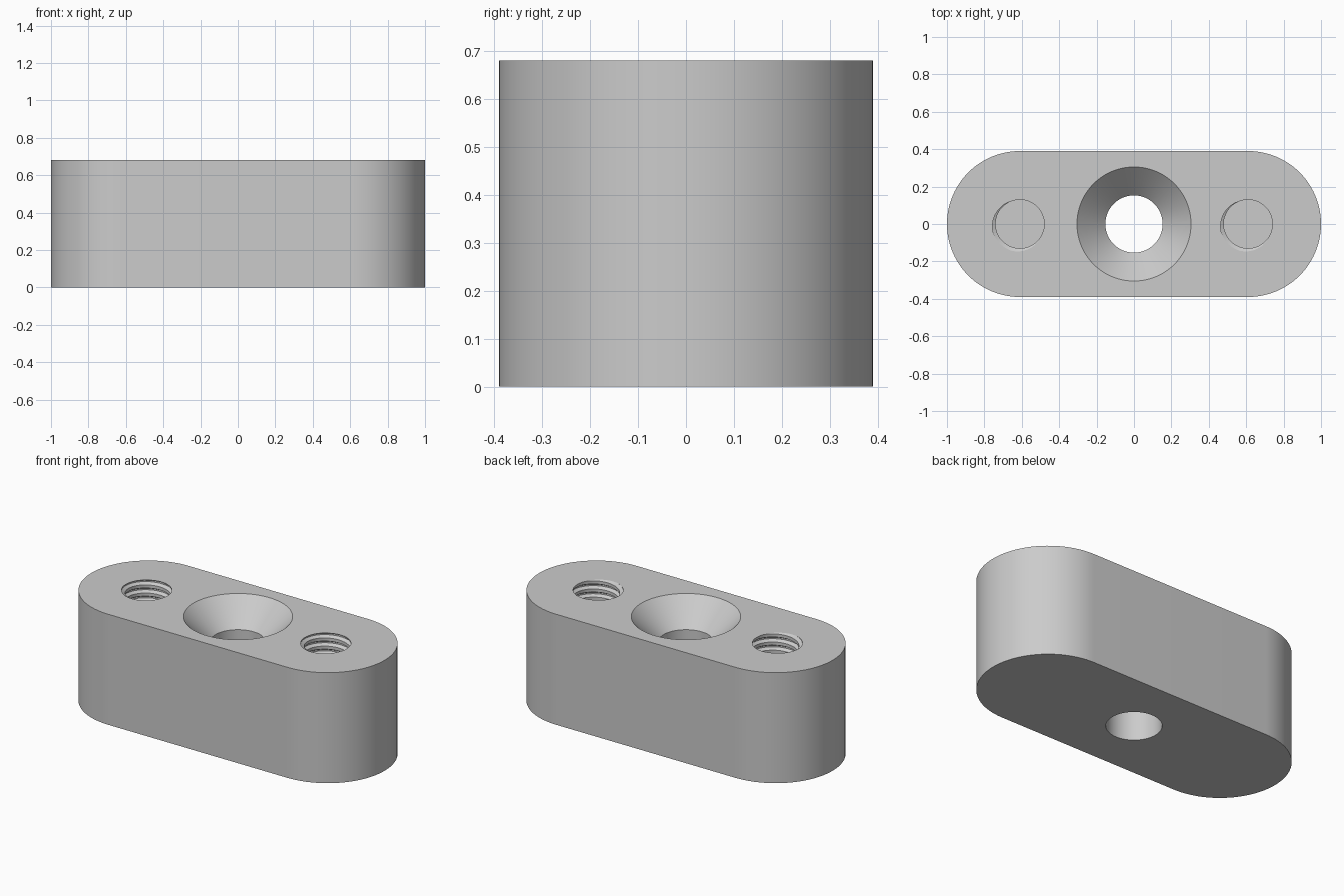
import bpy, bmesh
from math import cos, sin, pi, radians, tan

if "Cube" in bpy.data.objects:
    bpy.data.objects.remove(bpy.data.objects["Cube"], do_unlink=True)

HEIGHT, HALF_WIDTH, END_X = 0.68, 0.39, 0.61
BORE_R, SINK_R = 0.153, 0.305
MINOR_R, MAJOR_R, PITCH, FLOOR = 0.13, 0.15, 0.05, 0.18

grey = bpy.data.materials.new("satin grey")
grey.use_nodes = True
grey.diffuse_color = (0.6, 0.6, 0.6, 1)
grey.node_tree.nodes["Principled BSDF"].inputs["Base Color"].default_value = (0.6, 0.6, 0.6, 1)


def skin(name, rings):
    """Closed solid through a series of equal point rings, capped at both ends."""
    bm = bmesh.new()
    loops = [[bm.verts.new(p) for p in ring] for ring in rings]
    n = len(loops[0])
    for a, b in zip(loops, loops[1:]):
        for i in range(n):
            j = (i + 1) % n
            bm.faces.new((a[i], a[j], b[j], b[i]))
    bm.faces.new(loops[0])
    bm.faces.new(loops[-1])
    bmesh.ops.recalc_face_normals(bm, faces=bm.faces)
    mesh = bpy.data.meshes.new(name)
    bm.to_mesh(mesh)
    bm.free()
    mesh.materials.append(grey)
    obj = bpy.data.objects.new(name, mesh)
    bpy.context.collection.objects.link(obj)
    return obj


def circle(x, r, z, n):
    return [(x + r * cos(2 * pi * i / n), r * sin(2 * pi * i / n), z) for i in range(n)]


def cut(target, cutter):
    """Subtract the cutter, then discard it."""
    cutter.hide_render = True
    mod = target.modifiers.new("cut", 'BOOLEAN')
    mod.operation, mod.solver, mod.object = 'DIFFERENCE', 'EXACT', cutter
    bpy.context.view_layer.objects.active = target
    bpy.ops.object.modifier_apply(modifier=mod.name)
    bpy.data.objects.remove(cutter, do_unlink=True)


# Block with two half-round ends
def outline(z, n=48):
    pts = []
    for side in (1, -1):
        for i in range(n + 1):
            a = -pi / 2 + pi * i / n
            pts.append((side * (END_X + HALF_WIDTH * cos(a)), side * HALF_WIDTH * sin(a), z))
    return pts


block = skin("mounting_block", [outline(0), outline(HEIGHT)])

# Countersunk through hole
sink_z = HEIGHT - (SINK_R - BORE_R)
profile = [(BORE_R, -0.1), (BORE_R, sink_z), (SINK_R + 0.1, HEIGHT + 0.1)]
cut(block, skin("countersink_cutter", [circle(0, r, z, 96) for r, z in profile]))


# Helical groove: V section swept up a right-hand helix
def groove(x, turns_below=9, turns_above=1, steps=40):
    rings = []
    root = 0.004
    inner = MINOR_R - 0.01
    flank = root + (MAJOR_R - inner) * tan(radians(30))
    section = [(inner, -flank), (MAJOR_R, -root), (MAJOR_R, root), (inner, flank)]
    for i in range(-turns_below * steps, turns_above * steps + 1):
        a = radians(225) + 2 * pi * i / steps
        z = HEIGHT + PITCH * i / steps
        rings.append([(x + r * cos(a), r * sin(a), z + dz) for r, dz in section])
    return skin("groove_cutter", rings)


# Blind threaded holes on either side
for x in (-END_X, END_X):
    cut(block, skin("hole_cutter", [circle(x, MINOR_R, z, 64) for z in (FLOOR, HEIGHT + 0.1)]))
    cut(block, groove(x))

# Smooth shading with crisp edges
bpy.ops.object.select_all(action='DESELECT')
block.select_set(True)
bpy.context.view_layer.objects.active = block
bpy.ops.object.shade_smooth_by_angle(angle=radians(25))
